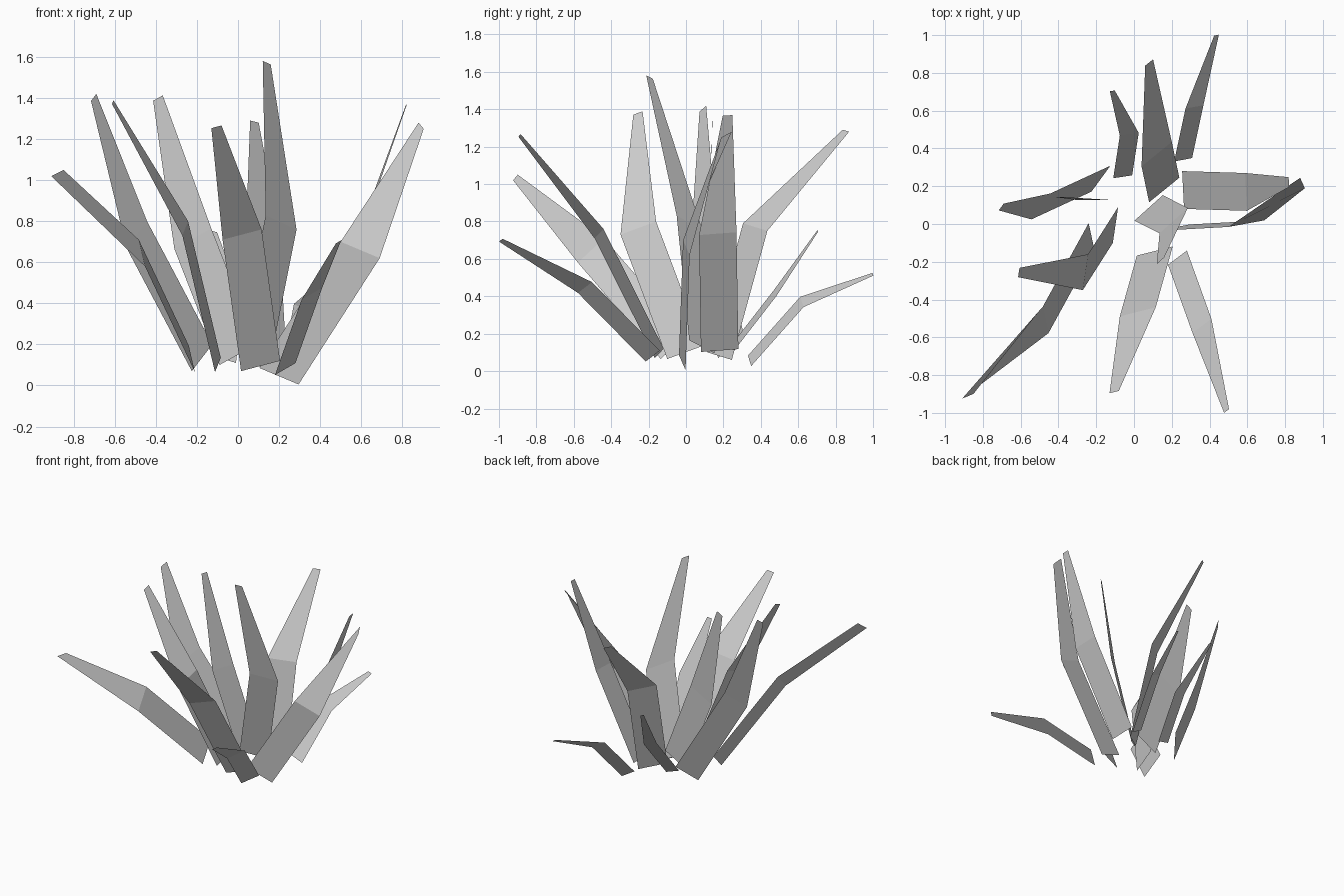
import bpy
from mathutils import Vector


# One flat leaf: two quads through base, mid and tip centres, narrowing at the tip
def blade(name, base, mid, tip, across, tip_across=None):
    across = Vector(across)
    tip_across = Vector(tip_across) if tip_across else across * 0.26
    verts = []
    for centre, width in ((base, across), (mid, across), (tip, tip_across)):
        verts += [Vector(centre) - width / 2, Vector(centre) + width / 2]
    mesh = bpy.data.meshes.new(name)
    mesh.from_pydata(verts, [], [(0, 1, 3, 2), (2, 3, 5, 4)])
    obj = bpy.data.objects.new(name, mesh)
    bpy.context.collection.objects.link(obj)
    return obj


# Leaves at the back
blade("leaf_back_right", (.26, .34, .055), (.32, .62, .37), (.437, 1.0, .518), (.095, .018, -.055))
blade("leaf_back_tall", (.16, .18, .08), (.12, .37, .77), (.08, .855, 1.285), (.16, .13, -.04))
blade("leaf_back_short", (-.06, .25, .125), (-.025, .475, .415), (-.115, .705, .75), (.1, .015, -.03))

# Leaves on the right
blade("leaf_right_upper", (.26, .18, .11), (.593, .17, .735), (.82, .222, 1.367), (-.01, .2, .015))
blade("leaf_right_twisted", (.2, -.02, .045), (.595, .002, .66), (.892, .217, 1.265),
      (.19, .035, -.08), (.025, -.055, -.03))

# Leaves at the front
blade("leaf_front_right", (.23, -.178, .08), (.36, -.54, .447), (.49, -.99, .70), (.1, .075, .058))
blade("leaf_front_middle", (.11, -.143, .095), (.02, -.465, .735), (-.105, -.89, 1.26), (.19, .048, .05))
blade("leaf_front_left_twisted", (-.225, -.065, .13), (-.468, -.508, .645), (-.88, -.912, 1.035),
      (.03, -.14, -.13), (-.06, -.025, -.03))

# Leaves on the left and in the centre
blade("leaf_left_front", (-.098, -.005, .1), (-.257, -.255, .765), (-.61, -.257, 1.38), (.028, .19, .07))
blade("leaf_left_back", (-.175, .24, .135), (-.493, .093, .735), (-.703, .09, 1.403), (.1, .137, .13))
blade("leaf_left_inner", (0, .127, .15), (-.22, .128, .715), (-.39, .142, 1.4), (.18, 0, .1))
blade("leaf_centre_tall", (.077, .085, .13), (.21, .018, .795), (.14, -.195, 1.572), (.15, .135, -.07))
